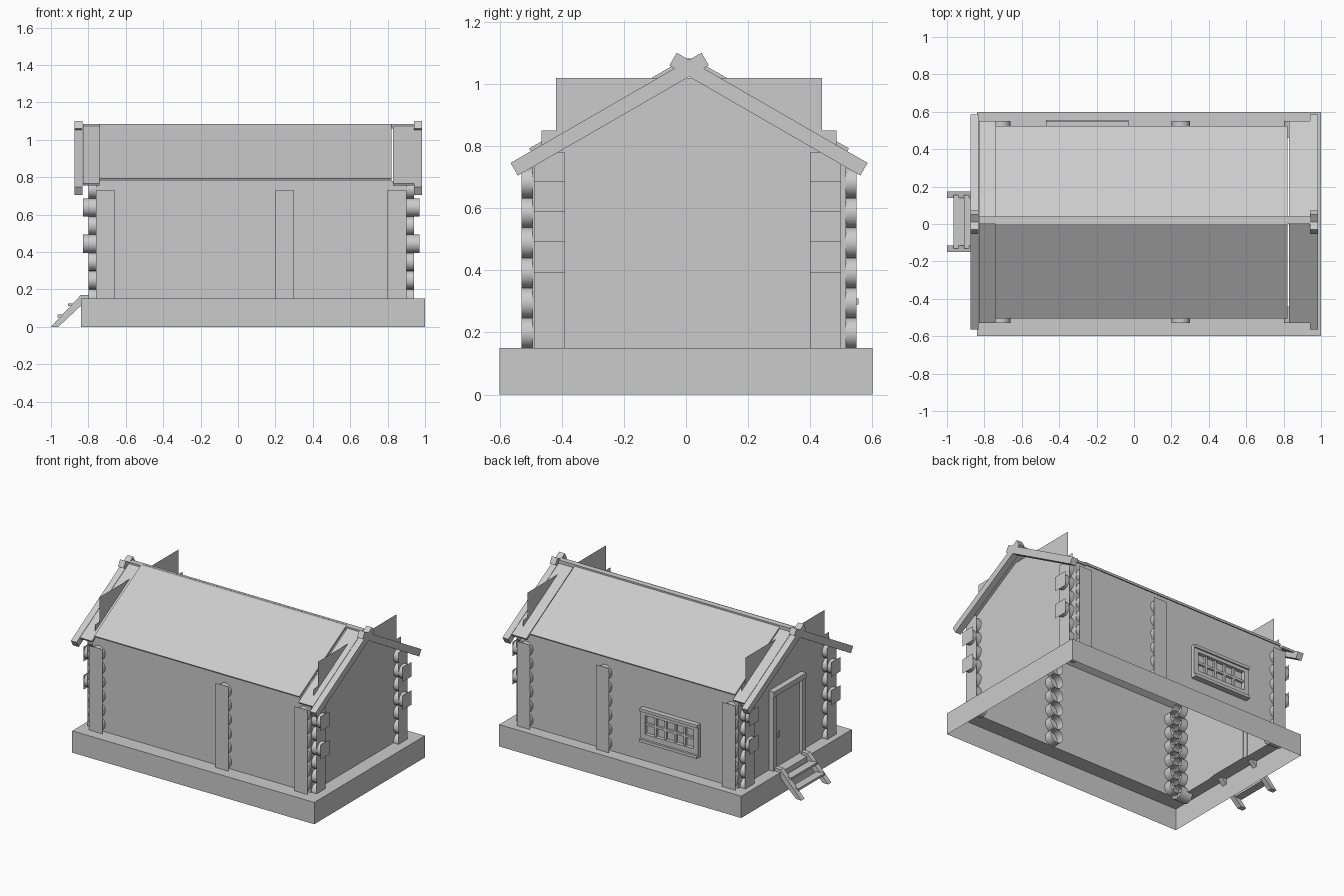
import bpy, bmesh, math
from mathutils import Matrix, Vector

if "Cube" in bpy.data.objects:
    bpy.data.objects.remove(bpy.data.objects["Cube"])

CX, CY = 0.07, 0.01            # centre of the house body
WX, WY = 0.83, 0.505           # half sizes of the walls
SLOPE, RIDGE = 0.577, 1.078    # roof pitch and ridge height


def finish(name, bm):
    mesh = bpy.data.meshes.new(name)
    bm.to_mesh(mesh)
    bm.free()
    ob = bpy.data.objects.new(name, mesh)
    bpy.context.collection.objects.link(ob)
    return ob


def add_box(bm, x0, x1, y0, y1, z0, z1):
    m = Matrix.Translation(((x0 + x1) / 2, (y0 + y1) / 2, (z0 + z1) / 2))
    m = m @ Matrix.Diagonal((x1 - x0, y1 - y0, z1 - z0, 1))
    bmesh.ops.create_cube(bm, size=1, matrix=m)


def boxes(name, *items):
    bm = bmesh.new()
    for b in items:
        add_box(bm, *b)
    return finish(name, bm)


def add_face(bm, pts):
    return bm.faces.new([bm.verts.new(p) for p in pts])


def prism(name, profile, axis, a, b):
    """Extrude a profile along x (profile = y,z) or y (profile = x,z)."""
    bm = bmesh.new()
    if axis == 'x':
        f = add_face(bm, [(a, p, q) for p, q in profile])
        d = Vector((b - a, 0, 0))
    else:
        f = add_face(bm, [(p, a, q) for p, q in profile])
        d = Vector((0, b - a, 0))
    r = bmesh.ops.extrude_face_region(bm, geom=[f])
    bmesh.ops.translate(bm, vec=d, verts=[v for v in r['geom'] if isinstance(v, bmesh.types.BMVert)])
    bm.faces.ensure_lookup_table()
    bmesh.ops.recalc_face_normals(bm, faces=bm.faces)
    return finish(name, bm)


def add_log(bm, axis, a, b, other, z, r=0.0487):
    """Open round log running along x or y from a to b."""
    mid, ln = (a + b) / 2, abs(b - a)
    if axis == 'x':
        m = Matrix.Translation((mid, other, z)) @ Matrix.Rotation(math.pi / 2, 4, 'Y')
    else:
        m = Matrix.Translation((other, mid, z)) @ Matrix.Rotation(math.pi / 2, 4, 'X')
    bmesh.ops.create_cone(bm, cap_ends=False, segments=16, radius1=r, radius2=r, depth=ln, matrix=m)


def smooth(bm):
    for f in bm.faces:
        f.smooth = True


# foundation: open underneath, top ring up to the walls
bm = bmesh.new()
add_box(bm, -0.84, 1.0, -0.6, 0.6, 0, 0.15)
bm.normal_update()
bmesh.ops.delete(bm, geom=[f for f in bm.faces if abs(f.normal.z) > 0.5], context='FACES_ONLY')
X0, X1, Y0, Y1 = CX - WX, CX + WX, CY - WY, CY + WY
outer = [(-0.84, -0.6), (1, -0.6), (1, 0.6), (-0.84, 0.6)]
inner = [(X0, Y0), (X1, Y0), (X1, Y1), (X0, Y1)]
for i in range(4):
    j = (i + 1) % 4
    add_face(bm, [(*p, 0.15) for p in (outer[i], outer[j], inner[j], inner[i])])
bmesh.ops.remove_doubles(bm, verts=bm.verts, dist=1e-4)
finish("foundation", bm)

# long walls and stepped gable walls
for s, side in ((-1, "front"), (1, "back")):
    bm = bmesh.new()
    y = CY + s * WY
    add_face(bm, [(X0, y, 0.15), (X1, y, 0.15), (X1, y, 0.78), (X0, y, 0.78)][::-s])
    finish(side + "_wall", bm)
half = [(WY, 0.15), (WY, 0.77), (0.475, 0.77), (0.475, 0.85), (0.428, 0.85), (0.428, 1.02)]
outline = [(CY + y, z) for y, z in half] + [(CY - y, z) for y, z in reversed(half)]
for s, side in ((-1, "left"), (1, "right")):
    bm = bmesh.new()
    add_face(bm, [(CX + s * WX, y, z) for y, z in outline][::s])
    finish(side + "_gable_wall", bm)

# stacks of logs with flat end plates on the long walls
for s, side in ((-1, "front"), (1, "back")):
    for x, nm in ((-0.71, "left"), (0.25, "middle"), (0.85, "right")):
        bm = bmesh.new()
        ye = CY + s * 0.54
        for i in range(6):
            add_log(bm, 'y', ye, CY + s * 0.45, x, 0.198 + i * 0.097)
        smooth(bm)
        add_face(bm, [(x - 0.05, ye, 0.15), (x + 0.05, ye, 0.15),
                      (x + 0.05, ye, 0.73), (x - 0.05, ye, 0.73)][::-s])
        finish(f"{side}_{nm}_logs", bm)

# interlocked corner logs on the gable walls, two of them longer
for s, side in ((-1, "left"), (1, "right")):
    for t, nm in ((-1, "front"), (1, "back")):
        bm = bmesh.new()
        y = CY - 0.005 + t * 0.445
        plates = [(CX + s * 0.87, 0.15, 0.78)]
        for i in range(7):
            z = 0.153 + i * 0.097
            out = 0.90 if i in (3, 5) else 0.87
            add_log(bm, 'x', CX + s * out, CX + s * 0.78, y, z)
            if out > 0.88:
                plates.append((CX + s * out, z - 0.05, z + 0.05))
        smooth(bm)
        for x, a, b in plates:
            add_face(bm, [(x, y - 0.05, a), (x, y + 0.05, a), (x, y + 0.05, b), (x, y - 0.05, b)][::s])
        finish(f"{side}_{nm}_corner_logs", bm)


def roof_slab(name, s, x0, x1, d_out, d_in, lift, thick):
    def top(d):
        return RIDGE + lift - d * SLOPE
    nx, nz = 0.5 * thick, 0.866 * thick
    prof = [(d_out, top(d_out)), (d_in, top(d_in)),
            (d_in - nx, top(d_in) - nz), (d_out - nx, top(d_out) - nz)]
    prism(name, [(CY + s * d, z) for d, z in prof], 'x', x0, x1)


# roof panels, end strips and crossing gable boards
for s, side in ((-1, "front"), (1, "back")):
    roof_slab(side + "_roof", s, -0.74, 0.82, 0.515, 0.01, 0.012, 0.014)
    roof_slab(side + "_left_roof_strip", s, -0.83, -0.74, 0.54, 0.01, 0.0, 0.014)
    roof_slab(side + "_right_roof_strip", s, 0.83, 0.94, 0.54, 0.01, 0.0, 0.014)
    roof_slab(side + "_left_gable_board", s, -0.875, -0.832, 0.575, -0.04, 0.0, 0.047)
    roof_slab(side + "_right_gable_board", s, 0.942, 0.985, 0.575, -0.04, 0.0, 0.047)
boxes("ridge_board", (-0.83, 0.94, 0.0, 0.04, 1.06, 1.083))

# window on the back wall: frame, sill and glazing bars
w0, w1, wa, wb = -0.47, -0.03, 0.31, 0.51
yb, yf = Y1 - 0.005, 0.54
frame = [(w0, w0 + 0.035, yb, yf, wa, wb), (w1 - 0.035, w1, yb, yf, wa, wb),
         (w0, w1, yb, yf, wb - 0.035, wb), (w0, w1, yb, yf, wa, wa + 0.035),
         (w0, w1, yb, 0.555, 0.29, 0.31), (w0, w1, yb, 0.55, wb - 0.012, wb + 0.008),
         (w0, w1, yb, 0.53, 0.402, 0.418)]
for i in range(1, 5):
    x = w0 + 0.035 + i * 0.37 / 5
    frame.append((x - 0.008, x + 0.008, yb, 0.53, wa, wb))
boxes("back_window", *frame)

# door on the left wall
boxes("door", (-0.772, -0.75, -0.13, 0.15, 0.15, 0.66))
boxes("door_frame", (-0.795, -0.755, -0.165, -0.13, 0.15, 0.69),
      (-0.795, -0.755, 0.15, 0.185, 0.15, 0.69),
      (-0.80, -0.755, -0.165, 0.185, 0.66, 0.695))
boxes("door_handle", (-0.79, -0.772, 0.11, 0.13, 0.36, 0.40))

# steps up to the door
stringer = [(-1.0, 0), (-0.96, 0), (-0.80, 0.15), (-0.79, 0.17), (-0.84, 0.17)]
for nm, y in (("front", -0.15), ("back", 0.14)):
    prism(nm + "_stringer", stringer, 'y', y, y + 0.035)
boxes("step_treads", (-0.965, -0.91, -0.13, 0.155, 0.05, 0.065),
      (-0.91, -0.855, -0.13, 0.155, 0.11, 0.125))
